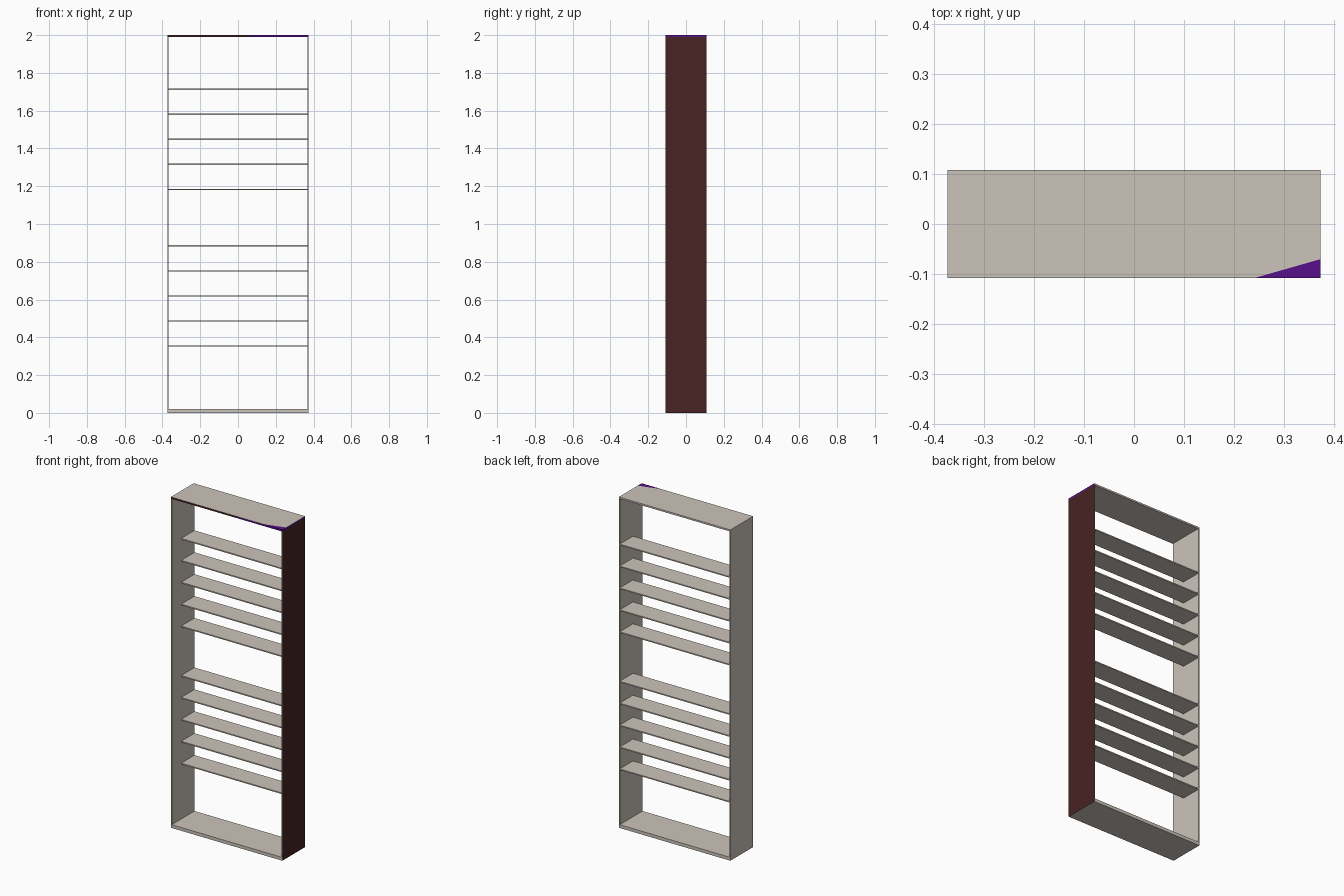
import bpy, bmesh
from mathutils import Vector

if "Cube" in bpy.data.objects:
    bpy.data.objects.remove(bpy.data.objects["Cube"])

W, D, H = 0.373, 0.1085, 2.0     # half width, half depth, height
SIDE, TOP, BASE, SHELF = 0.006, 0.01, 0.02, 0.007


def material(name, rgb):
    m = bpy.data.materials.new(name)
    m.diffuse_color = (*rgb, 1)
    m.use_nodes = True
    m.node_tree.nodes["Principled BSDF"].inputs["Base Color"].default_value = m.diffuse_color
    return m


MATS = [material("beige", (0.60, 0.55, 0.49)),
        material("dark_brown", (0.065, 0.017, 0.017)),
        material("purple", (0.098, 0.005, 0.26))]


def board(name, lo, hi, cuts=(), rule=None):
    """Box between two corners, optionally cut by planes and coloured by rule."""
    lo, hi = Vector(lo), Vector(hi)
    bm = bmesh.new()
    bmesh.ops.create_cube(bm, size=1)
    bmesh.ops.scale(bm, vec=hi - lo, verts=bm.verts)
    bmesh.ops.translate(bm, vec=(lo + hi) / 2, verts=bm.verts)
    for co, no in cuts:
        bmesh.ops.bisect_plane(bm, geom=bm.verts[:] + bm.edges[:] + bm.faces[:],
                               plane_co=co, plane_no=no)
    bm.normal_update()
    if rule:
        for f in bm.faces:
            f.material_index = rule(f.normal, f.calc_center_median())
    me = bpy.data.meshes.new(name)
    bm.to_mesh(me)
    bm.free()
    for m in MATS:
        me.materials.append(m)
    ob = bpy.data.objects.new(name, me)
    bpy.context.collection.objects.link(ob)
    return ob


# side panels: only the right one is brown outside
board("left_panel", (-W, -D, 0), (-W + SIDE, D, H - TOP))
board("right_panel", (W - SIDE, -D, 0), (W, D, H - TOP),
      rule=lambda n, c: 1 if n.x > 0.5 else 0)

# top board: front edge brown then purple, purple corner on top
corner = Vector((0.24, -D, H))
corner_dir = Vector((0.038, -0.133, 0)).normalized()
SPLIT = 0.06


def top_colour(n, c):
    if n.y < -0.5:
        return 2 if c.x > SPLIT else 1
    if n.x > 0.5:
        return 2
    return 2 if n.z > 0.5 and (c - corner).dot(corner_dir) > 0 else 0


board("top_board", (-W, -D, H - TOP), (W, D, H),
      cuts=[((SPLIT, 0, 0), (1, 0, 0)), (corner, corner_dir)], rule=top_colour)

# base board
board("base_board", (-W + SIDE, -D, 0), (W - SIDE, D, BASE))

# two groups of five shelves, flush with the back
for group, start in (("lower", 0.354), ("upper", 1.183)):
    for i in range(5):
        z = start + i * 0.1325
        board(f"{group}_shelf_{i + 1}", (-W + SIDE, -0.018, z - SHELF / 2),
              (W - SIDE, D, z + SHELF / 2))
